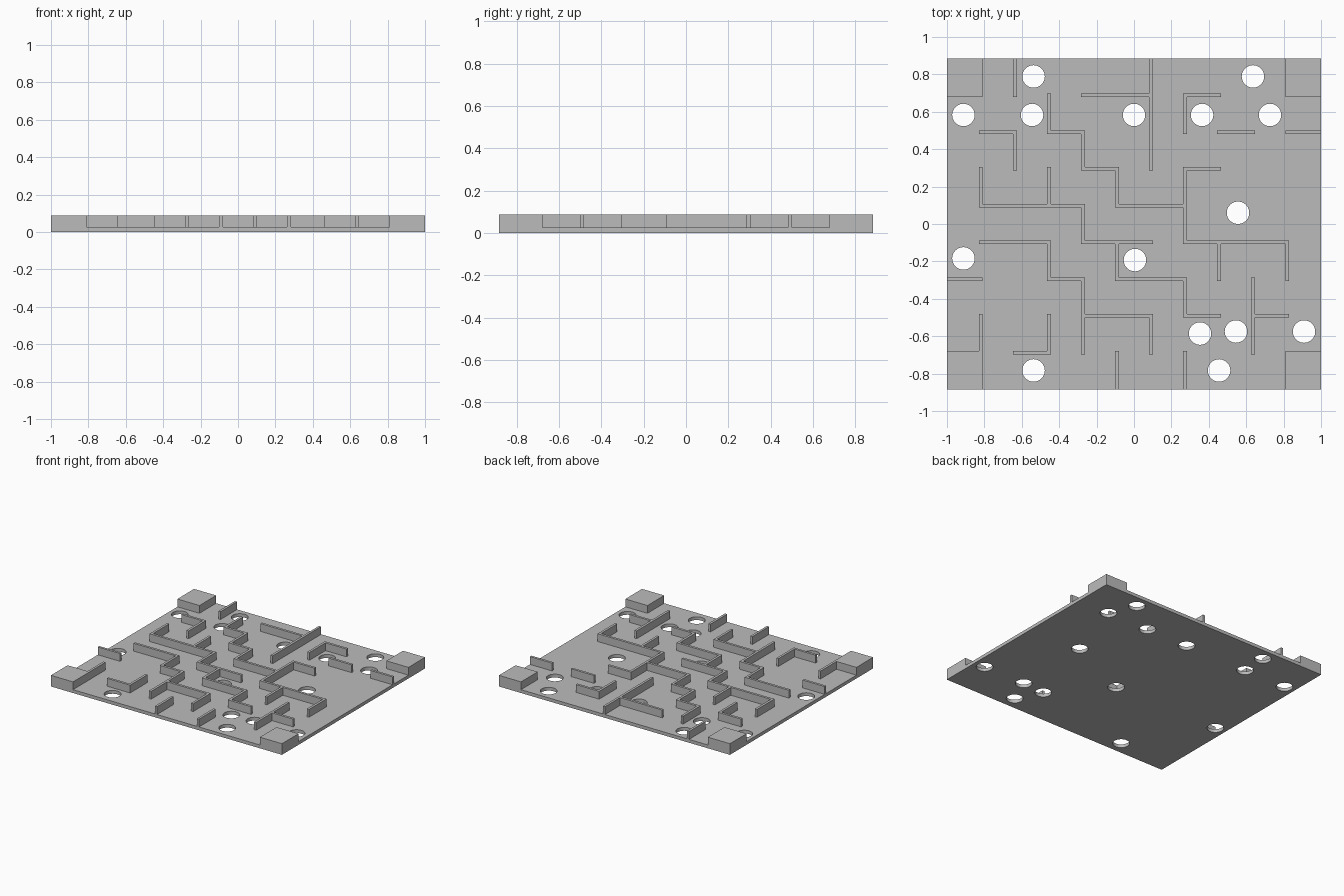
import bpy
import bmesh
from mathutils import Matrix

if "Cube" in bpy.data.objects:
    bpy.data.objects.remove(bpy.data.objects["Cube"], do_unlink=True)

HX, HY = 1.0, 0.885          # half size of the board
BASE, TOP = 0.026, 0.087     # board thickness, wall height
COLS, ROWS = 11, 9
HALF = 0.0095                # half wall thickness
HOLE_R = 0.06

grey = bpy.data.materials.new("plain grey")
grey.use_nodes = True
colour = (0.5, 0.5, 0.5, 1)
grey.diffuse_color = colour
grey.node_tree.nodes["Principled BSDF"].inputs["Base Color"].default_value = colour


def make_object(name, bm):
    bmesh.ops.recalc_face_normals(bm, faces=bm.faces)
    mesh = bpy.data.meshes.new(name)
    bm.to_mesh(mesh)
    bm.free()
    mesh.materials.append(grey)
    obj = bpy.data.objects.new(name, mesh)
    bpy.context.collection.objects.link(obj)
    return obj


# Base board with round holes drilled through
bm = bmesh.new()
bmesh.ops.create_cube(bm, size=1, matrix=Matrix.Translation((0, 0, BASE / 2))
                      @ Matrix.Diagonal((2 * HX, 2 * HY, BASE, 1)))
board = make_object("base_board", bm)

holes = [(-.537, .789), (.636, .789), (-.912, .583), (-.545, .583), (0, .583),
         (.364, .583), (.727, .583), (.556, .06), (-.912, -.184), (.005, -.193),
         (.353, -.586), (.545, -.575), (.909, -.575), (-.537, -.783), (.455, -.783)]
bm = bmesh.new()
for x, y in holes:
    bmesh.ops.create_cone(bm, cap_ends=True, segments=48, radius1=HOLE_R, radius2=HOLE_R,
                          depth=0.2, matrix=Matrix.Translation((x, y, 0)))
cutter = make_object("hole_cutter", bm)
cutter.hide_render = True

cut = board.modifiers.new("holes", 'BOOLEAN')
cut.operation = 'DIFFERENCE'
cut.solver = 'EXACT'
cut.object = cutter
bpy.context.view_layer.objects.active = board
bpy.ops.object.modifier_apply(modifier=cut.name)
bpy.data.objects.remove(cutter, do_unlink=True)
bpy.ops.object.select_all(action='DESELECT')
board.select_set(True)
bpy.ops.object.shade_smooth_by_angle()


# Maze walls on the cell grid: "line:start-end"
upright = ("1:0-2 1:5-6 2:8-9 2:6-7 3:7-8 3:5-6 3:3-4 3:1-2 4:6-7 4:4-5 4:1-3 "
           "5:5-6 5:3-4 5:0-1 6:6-9 6:1-2 7:7-8 7:4-6 7:2-3 7:0-1 8:3-4 9:1-3 10:3-4")
across = ("1:2-3 2:4-6 2:7-8 2:9-10 3:0-1 3:3-4 3:5-7 4:1-3 4:4-6 4:7-10 "
          "5:1-4 5:5-7 6:4-5 6:7-8 7:1-2 7:3-4 7:8-9 7:10-11 8:4-6 8:7-8")


def grid_x(i):
    return -HX + i * 2 * HX / COLS


def grid_y(j):
    return -HY + j * 2 * HY / ROWS


def parse(text):
    for item in text.split():
        line, span = item.split(":")
        start, end = span.split("-")
        yield int(line), int(start), int(end)


rects = []
for i, a, b in parse(upright):
    rects.append((grid_x(i) - HALF, grid_x(i) + HALF, grid_y(a) - HALF, grid_y(b) + HALF))
for j, a, b in parse(across):
    rects.append((grid_x(a) - HALF, grid_x(b) + HALF, grid_y(j) - HALF, grid_y(j) + HALF))

# Solid corner blocks
inner_x, inner_y = grid_x(COLS - 1) - HALF, grid_y(ROWS - 1) - HALF
for x0, x1 in ((-HX, -inner_x), (inner_x, HX)):
    for y0, y1 in ((-HY, -inner_y), (inner_y, HY)):
        rects.append((x0, x1, y0, y1))


def lattice(grid, count, half_size):
    inner = [grid(k) + s for k in range(1, count) for s in (-HALF, HALF)]
    return [-half_size] + inner + [half_size]


# Fill the covered lattice cells, merge them and raise them into walls
xs, ys = lattice(grid_x, COLS, HX), lattice(grid_y, ROWS, HY)
bm = bmesh.new()
verts = {}


def corner(i, j):
    if (i, j) not in verts:
        verts[i, j] = bm.verts.new((xs[i], ys[j], BASE))
    return verts[i, j]


for i in range(len(xs) - 1):
    for j in range(len(ys) - 1):
        cx, cy = (xs[i] + xs[i + 1]) / 2, (ys[j] + ys[j + 1]) / 2
        if any(x0 < cx < x1 and y0 < cy < y1 for x0, x1, y0, y1 in rects):
            bm.faces.new([corner(i, j), corner(i + 1, j),
                          corner(i + 1, j + 1), corner(i, j + 1)])
bmesh.ops.dissolve_limit(bm, angle_limit=0.01, verts=bm.verts, edges=bm.edges)
raised = bmesh.ops.extrude_face_region(bm, geom=bm.faces[:], use_keep_orig=True)
top = [v for v in raised["geom"] if isinstance(v, bmesh.types.BMVert)]
bmesh.ops.translate(bm, verts=top, vec=(0, 0, TOP - BASE))
make_object("maze_walls_and_corner_blocks", bm)
